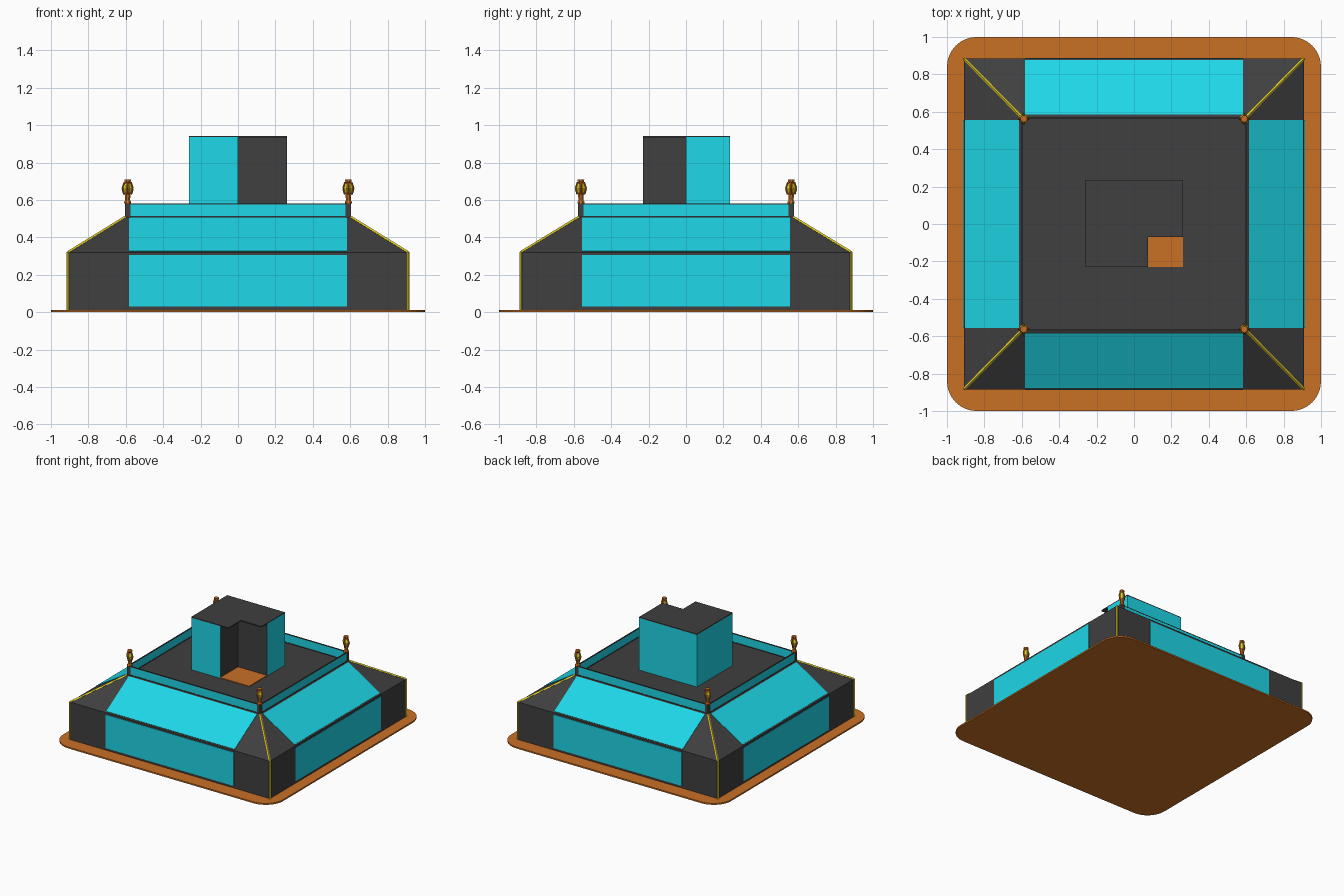
import bpy, bmesh, math
from mathutils import Vector

if "Cube" in bpy.data.objects:
    bpy.data.objects.remove(bpy.data.objects["Cube"])


def material(name, rgb):
    m = bpy.data.materials.new(name)
    m.diffuse_color = (*rgb, 1)
    m.use_nodes = True
    m.node_tree.nodes["Principled BSDF"].inputs["Base Color"].default_value = m.diffuse_color
    return m


DARK = material("dark_metal", (0.05, 0.05, 0.05))
CYAN = material("cyan_glass", (0.013, 0.68, 0.8))
ORANGE = material("orange_clay", (0.58, 0.16, 0.018))
GOLD = material("gold_trim", (0.75, 0.6, 0.02))


def finish(bm, name, *mats):
    bmesh.ops.recalc_face_normals(bm, faces=bm.faces)
    me = bpy.data.meshes.new(name)
    bm.to_mesh(me)
    bm.free()
    ob = bpy.data.objects.new(name, me)
    bpy.context.collection.objects.link(ob)
    for m in mats:
        me.materials.append(m)
    return ob


def slab(name, pts, offset, mat):
    """Polygon extruded along an offset vector."""
    bm = bmesh.new()
    f = bm.faces.new([bm.verts.new(p) for p in pts])
    ext = bmesh.ops.extrude_face_region(bm, geom=[f], use_keep_orig=True)["geom"]
    bmesh.ops.translate(bm, vec=offset, verts=[v for v in ext if isinstance(v, bmesh.types.BMVert)])
    return finish(bm, name, mat)


def prism(name, outline, z0, z1, mat):
    return slab(name, [(x, y, z0) for x, y in outline], (0, 0, z1 - z0), mat)


def rect(x0, x1, y0, y1):
    return [(x0, y0), (x1, y0), (x1, y1), (x0, y1)]


def bar(name, a, b, radius, mat):
    """Square rod between two points."""
    a, b = Vector(a), Vector(b)
    bm = bmesh.new()
    bmesh.ops.create_cone(bm, cap_ends=True, segments=4, radius1=radius, radius2=radius, depth=(b - a).length)
    ob = finish(bm, name, mat)
    ob.location = (a + b) / 2
    ob.rotation_mode = 'QUATERNION'
    ob.rotation_quaternion = (b - a).to_track_quat('Z', 'Y')
    return ob


def lathe(name, profile, sides, at, mat):
    """Faceted turned shape from (radius, z) pairs."""
    bm = bmesh.new()
    rings = [[bm.verts.new((r * math.cos(math.tau * (i + .5) / sides),
                            r * math.sin(math.tau * (i + .5) / sides), z))
              for i in range(sides)] for r, z in profile]
    for lo, hi in zip(rings, rings[1:]):
        for i in range(sides):
            j = (i + 1) % sides
            bm.faces.new((lo[i], lo[j], hi[j], hi[i]))
    bm.faces.new(rings[0])
    bm.faces.new(rings[-1])
    ob = finish(bm, name, mat)
    ob.location = (*at, 0)
    return ob


# Rounded base plate
R = 0.16
plate = []
for k, (sx, sy) in enumerate([(1, 1), (-1, 1), (-1, -1), (1, -1)]):
    for i in range(9):
        a = math.pi / 2 * (k + i / 8)
        plate.append((sx * (1 - R) + R * math.cos(a), sy * (1 - R) + R * math.sin(a)))
prism("base_plate", plate, 0, 0.012, ORANGE)

# Body: vertical walls, sloping shoulder, flat deck
bm = bmesh.new()
levels = [(0.91, 0.885, 0.01), (0.91, 0.885, 0.32), (0.605, 0.575, 0.508)]
loops = [[bm.verts.new((x, y, z)) for x, y in rect(-hx, hx, -hy, hy)] for hx, hy, z in levels]
for lo, hi in zip(loops, loops[1:]):
    for i in range(4):
        j = (i + 1) % 4
        bm.faces.new((lo[i], lo[j], hi[j], hi[i]))
bm.faces.new(loops[0])
bm.faces.new(loops[-1])
finish(bm, "body", DARK)

# Glass panels and parapet on all four sides
for side, wall, top, half in [("front", 0.885, 0.575, 0.583), ("back", 0.885, 0.575, 0.583),
                              ("left", 0.91, 0.605, 0.555), ("right", 0.91, 0.605, 0.555)]:
    sign = 1 if side in ("back", "right") else -1
    along_y = side in ("front", "back")

    def place(d, u, z):
        return (u, sign * d, z) if along_y else (sign * d, u, z)

    def panel(name, d0, z0, d1, z1, push, mat, h=half):
        pts = [place(d0, -h, z0), place(d0, h, z0), place(d1, h, z1), place(d1, -h, z1)]
        slab(f"{side}_{name}", pts, place(push[0], 0, push[1]), mat)

    slope = top - wall
    panel("wall_panel", wall, 0.03, wall, 0.305, (0.003, 0), CYAN)
    panel("slope_panel", wall + .03 * slope, 0.3256, wall + .97 * slope, 0.5024, (0.0016, 0.0026), CYAN)
    panel("parapet_rail", top - 0.012, 0.505, top - 0.012, 0.514, (0.011, 0), DARK)
    panel("parapet_glass", top - 0.01, 0.514, top - 0.01, 0.576, (0.007, 0), CYAN)
    panel("parapet_cap", top - 0.011, 0.576, top - 0.011, 0.582, (0.009, 0), DARK)

# Corner trim, posts and lanterns
for sx in (-1, 1):
    for sy in (-1, 1):
        tag = f"{'right' if sx > 0 else 'left'}_{'back' if sy > 0 else 'front'}"
        foot = (sx * 0.908, sy * 0.883)
        c = (sx * 0.59, sy * 0.562)
        bar(f"{tag}_edge_trim", (*foot, 0.01), (*foot, 0.322), 0.008, GOLD)
        bar(f"{tag}_hip_trim", (*foot, 0.32), (sx * 0.605, sy * 0.575, 0.507), 0.008, GOLD)
        prism(f"{tag}_post", rect(c[0] - .015, c[0] + .015, c[1] - .015, c[1] + .015), 0.5, 0.585, DARK)
        lathe(f"{tag}_lantern_base", [(0.02, 0.58), (0.02, 0.59), (0.014, 0.6), (0.017, 0.63), (0.022, 0.64)],
              8, c, ORANGE)
        lathe(f"{tag}_lantern_glow", [(0.018, 0.635), (0.026, 0.665), (0.016, 0.69)], 8, c, GOLD)
        lathe(f"{tag}_lantern_cap", [(0.02, 0.685), (0.014, 0.692), (0.019, 0.7), (0.019, 0.71)], 8, c, ORANGE)
        # bent ribs caging the glow
        for i in range(4):
            a = math.tau * i / 4
            p = [(c[0] + r * math.cos(a), c[1] + r * math.sin(a), z)
                 for r, z in [(0.019, 0.63), (0.028, 0.662), (0.017, 0.695)]]
            bar(f"{tag}_lantern_rib_low_{i}", p[0], p[1], 0.005, ORANGE)
            bar(f"{tag}_lantern_rib_high_{i}", p[1], p[2], 0.005, ORANGE)


def notched(nx, ny, x=0.263, y0=-0.23, y1=0.235):
    return [(-x, y0), (nx, y0), (nx, ny), (x, ny), (x, y1), (-x, y1)]


# Tower with an open corner: glass outside, dark walls in the recess
tower = prism("tower", notched(0, 0), 0.508, 0.936, CYAN)
tower.data.materials.append(DARK)
for f in tower.data.polygons:
    in_recess = (abs(f.center.x) < 1e-4 and f.normal.x > .9) or (abs(f.center.y) < 1e-4 and f.normal.y < -.9)
    f.material_index = int(in_recess)
prism("tower_roof", notched(0.075, -0.07), 0.934, 0.943, DARK)
prism("recess_floor", rect(0, 0.263, -0.23, 0), 0.505, 0.514, ORANGE)
